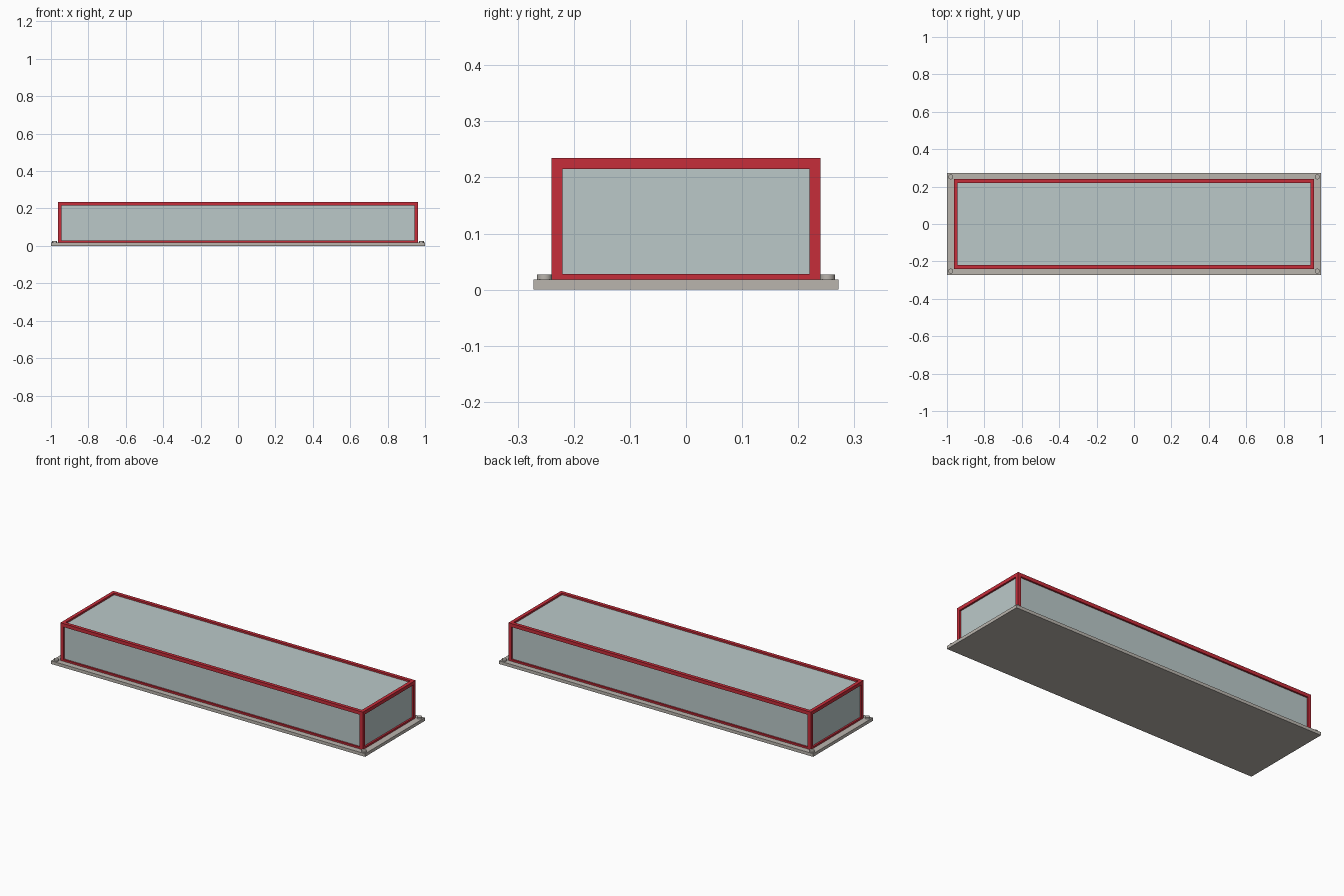
import bpy
from mathutils import Vector

cube = bpy.data.objects.get("Cube")
if cube:
    bpy.data.objects.remove(cube, do_unlink=True)


def make_material(name, rgb):
    mat = bpy.data.materials.new(name)
    mat.use_nodes = True
    color = (*rgb, 1.0)
    mat.diffuse_color = color
    mat.node_tree.nodes["Principled BSDF"].inputs["Base Color"].default_value = color
    return mat


RED = make_material("red frame", (0.565, 0.026, 0.042))
GLASS = make_material("pale grey glass", (0.497, 0.584, 0.584))
STONE = make_material("warm grey stone", (0.491, 0.462, 0.423))


def box(name, low, high, mat):
    low, high = Vector(low), Vector(high)
    bpy.ops.mesh.primitive_cube_add(size=1, location=(low + high) / 2)
    obj = bpy.context.object
    obj.name = name
    obj.scale = high - low
    bpy.ops.object.transform_apply(location=False, rotation=False, scale=True)
    obj.data.materials.append(mat)
    return obj


# Panel edges, floor height and half thickness of the frame bars
X, Y, FLOOR, ROOF, R = 0.953, 0.23, 0.018, 0.225, 0.01

# Base slab and glazed body
box("base_slab", (-1, -0.272, 0), (1, 0.272, FLOOR), STONE)
box("glass_body", (-X, -Y, FLOOR), (X, Y, ROOF), GLASS)

# Frame bars centred on the edges of the glazed body
for z, level in ((FLOOR, "bottom"), (ROOF, "top")):
    low = max(z - R, FLOOR)
    for s, side in ((-1, "front"), (1, "back")):
        box(f"{level}_{side}_rail", (-X - R, s * Y - R, low), (X + R, s * Y + R, z + R), RED)
    for s, side in ((-1, "right"), (1, "left")):
        box(f"{level}_{side}_rail", (s * X - R, -Y + R, low), (s * X + R, Y - R, z + R), RED)

# Corner posts and the anchor studs outside them
for sx, side in ((-1, "right"), (1, "left")):
    for sy, end in ((-1, "front"), (1, "back")):
        box(f"{end}_{side}_post", (sx * X - R, sy * Y - R, FLOOR + R),
            (sx * X + R, sy * Y + R, ROOF - R), RED)
        bpy.ops.mesh.primitive_cylinder_add(
            vertices=16, radius=0.0135, depth=0.012, location=(sx * 0.98, sy * 0.252, 0.021))
        stud = bpy.context.object
        stud.name = f"{end}_{side}_stud"
        stud.data.materials.append(STONE)
        bpy.ops.object.shade_smooth_by_angle()
